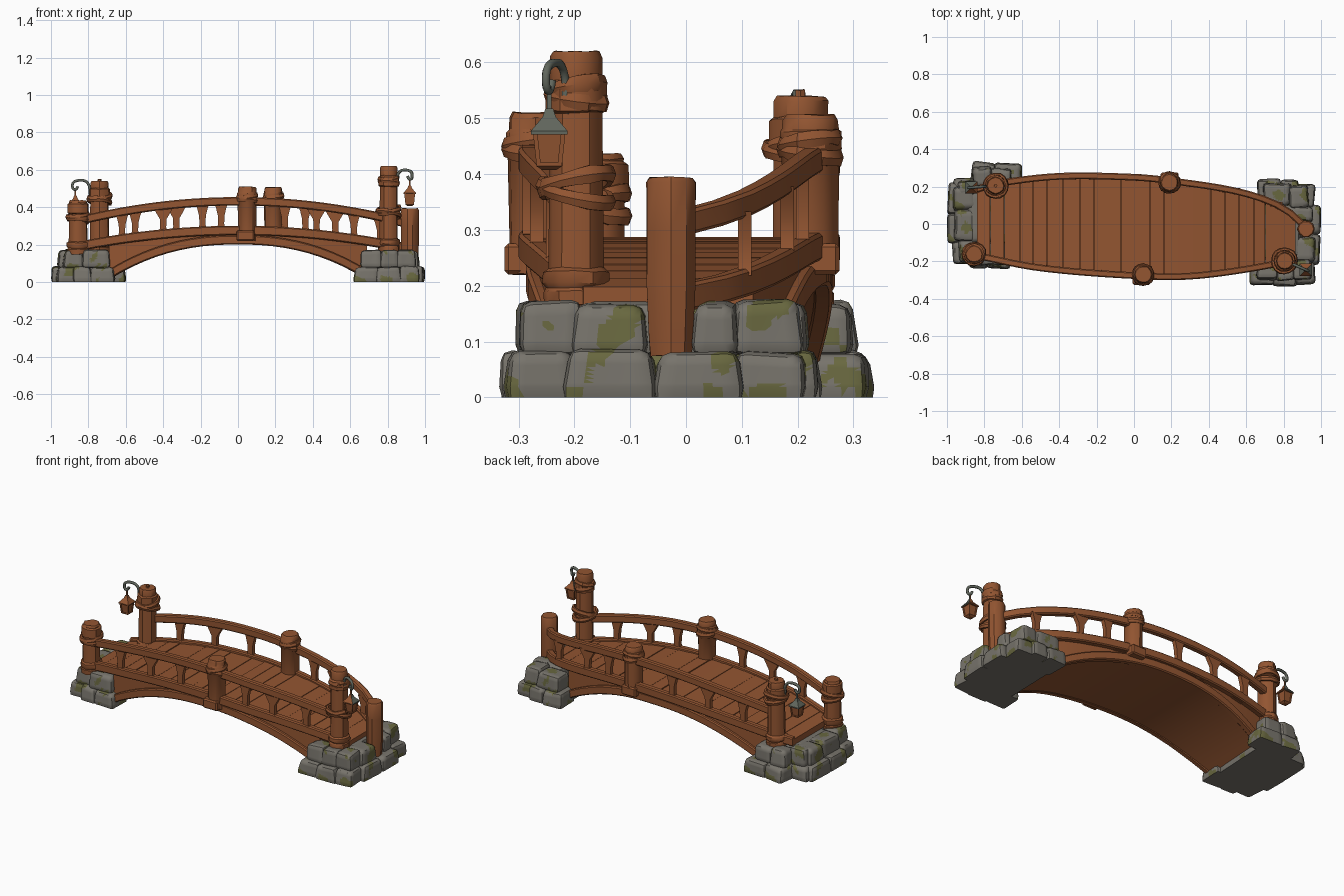
import bpy, bmesh, math, random
from mathutils import Vector, Matrix

if "Cube" in bpy.data.objects:
    bpy.data.objects.remove(bpy.data.objects["Cube"])

random.seed(4)


def material(name, rgb):
    m = bpy.data.materials.new(name)
    m.diffuse_color = (*rgb, 1)
    m.use_nodes = True
    m.node_tree.nodes["Principled BSDF"].inputs["Base Color"].default_value = m.diffuse_color
    return m


WOOD = material("red_brown_wood", (0.29, 0.091, 0.031))
STONE = material("grey_stone", (0.185, 0.173, 0.148))
MOSS = material("green_moss", (0.14, 0.138, 0.05))
METAL = material("grey_green_metal", (0.12, 0.135, 0.11))


def finish(bm, name, mats, angle=35):
    bmesh.ops.recalc_face_normals(bm, faces=bm.faces)
    me = bpy.data.meshes.new(name)
    bm.to_mesh(me)
    bm.free()
    for m in mats:
        me.materials.append(m)
    me.shade_smooth()
    me.set_sharp_from_angle(angle=math.radians(angle))
    ob = bpy.data.objects.new(name, me)
    bpy.context.collection.objects.link(ob)
    return ob


def loft(bm, rings, closed=False):
    """Skin a list of equal-length point rings; cap the ends unless closed."""
    vs = [[bm.verts.new(p) for p in r] for r in rings]
    n = len(vs[0])
    for i in range(len(vs) if closed else len(vs) - 1):
        a, b = vs[i], vs[(i + 1) % len(vs)]
        for j in range(n):
            k = (j + 1) % n
            bm.faces.new((a[j], a[k], b[k], b[j]))
    if not closed:
        bm.faces.new(vs[0])
        bm.faces.new(vs[-1])


def curve_y(pts):
    """Smooth y(x) through the points."""
    def slope(i):
        a, b = pts[max(i - 1, 0)], pts[min(i + 1, len(pts) - 1)]
        return (b[1] - a[1]) / (b[0] - a[0])

    def f(x):
        i = max(k for k in range(len(pts) - 1) if k == 0 or pts[k][0] <= x)
        (x0, y0), (x1, y1) = pts[i], pts[i + 1]
        d = x1 - x0
        t = (x - x0) / d
        return ((2*t**3 - 3*t**2 + 1) * y0 + (t**3 - 2*t**2 + t) * d * slope(i)
                + (3*t**2 - 2*t**3) * y1 + (t**3 - t**2) * d * slope(i + 1))
    return f


front_y = curve_y([(-0.86, -0.165), (-0.5, -0.235), (0.05, -0.278), (0.35, -0.275), (0.8, -0.205), (0.92, -0.16)])
back_y = curve_y([(-0.86, 0.18), (-0.74, 0.215), (-0.4, 0.255), (0.0, 0.25), (0.19, 0.232),
                  (0.57, 0.17), (0.8, 0.085), (0.92, -0.02)])
deck_z = lambda x: 0.286 - 0.118 * x * x
rail_z = lambda x: 0.432 - 0.145 * x * x
under_z = lambda x: 0.2 - 0.44 * abs(x) ** 2.3


def span(a, b, n):
    return [a + (b - a) * i / n for i in range(n + 1)]


def beam(name, fy, fz, x0, x1, w, h, n=22):
    """Rectangular, chamfered timber bent along the bridge edge."""
    bm, rings, c = bmesh.new(), [], 0.006
    for x in span(x0, x1, n):
        d = Vector((0.02, fy(x) - fy(x - 0.02), 0)).normalized()
        side = Vector((-d.y, d.x, 0))
        p = Vector((x, fy(x), fz(x)))
        a, b = w / 2, h / 2
        sec = [(-a, c - b), (c - a, -b), (a - c, -b), (a, c - b),
               (a, b - c), (a - c, b), (c - a, b), (-a, b - c)]
        rings.append([p + side * u + Vector((0, 0, v)) for u, v in sec])
    loft(bm, rings)
    finish(bm, name, [WOOD], 30)


# Rails, curbs and lower arch timbers on both edges
for tag, fy, x0, x1, inset in (("front", front_y, -0.85, 0.81, 0.013), ("back", back_y, -0.75, 0.915, -0.013)):
    beam(tag + "_handrail", fy, rail_z, x0, x1, 0.036, 0.045)
    beam(tag + "_curb", fy, lambda x: deck_z(x) - 0.01, -0.84, x1, 0.036, 0.05)
    beam(tag + "_arch_timber", lambda x: fy(x) + inset, lambda x: under_z(x) + 0.026, -0.69, 0.69, 0.036, 0.05)

# Barrel underside
bm, rings = bmesh.new(), []
for x in span(-0.69, 0.69, 26):
    z0, z1 = under_z(x) + 0.004, max(under_z(x) + 0.05, deck_z(x) - 0.02)
    a, b = front_y(x) + 0.014, back_y(x) - 0.014
    rings.append([(x, a, z0), (x, b, z0), (x, b, z1), (x, a, z1)])
loft(bm, rings)
finish(bm, "barrel_underside", [WOOD], 30)

# Deck planks
bm = bmesh.new()
edges = span(-0.84, 0.865, 22)
cuts = [edges[0]] + [e + random.uniform(-0.012, 0.012) for e in edges[1:-1]] + [edges[-1]]
for a, b in zip(cuts, cuts[1:]):
    dz = random.uniform(-0.003, 0.002)
    rings = []
    for x in (a + 0.001, b - 0.001):
        z = deck_z(x) + dz
        rings.append([(x, front_y(x), z - 0.035), (x, back_y(x), z - 0.035), (x, back_y(x), z), (x, front_y(x), z)])
    loft(bm, rings)
finish(bm, "deck_planks", [WOOD], 20)

# Balusters flaring into the rail
for tag, fy, xs in (("front", front_y, [-0.62, -0.4, -0.19, 0.25, 0.42, 0.62]),
                    ("back", back_y, [-0.55, -0.33, -0.09, 0.36, 0.52, 0.76])):
    bm = bmesh.new()
    for i, x in enumerate(xs):
        y, zb, zt = fy(x), deck_z(x), rail_z(x) - 0.015
        flare = 0.05 if i % 3 == 1 else 0.034
        rings = []
        for t, w in ((0, 0.023), (0.2, 0.016), (0.55, 0.018), (0.85, flare * 0.8), (1, flare)):
            z = zb + (zt - zb) * t
            rings.append([(x - w, y - 0.012, z), (x + w, y - 0.012, z), (x + w, y + 0.012, z), (x - w, y + 0.012, z)])
        loft(bm, rings)
    finish(bm, tag + "_balusters", [WOOD], 30)


def post(name, x, y, profile, sides=12):
    """Hewn round post from (height, radius) pairs."""
    bm, rings = bmesh.new(), []
    wob = [random.uniform(0.96, 1.05) for _ in range(sides)]
    for z, r in profile:
        rings.append([(x + r * w * math.cos(j * math.tau / sides), y + r * w * math.sin(j * math.tau / sides),
                       z + random.uniform(-.002, .002))
                      for j, w in enumerate(q * random.uniform(.98, 1.02) for q in wob)])
    loft(bm, rings)
    finish(bm, name, [WOOD])


def binding(name, x, y, z, r, tilt=0.22):
    """Two crossing chunky straps round a post."""
    bm = bmesh.new()
    for s, dz in ((1, 0.01), (-1, -0.01)):
        rings = []
        for i in range(16):
            a = i * math.tau / 16
            o = Vector((math.cos(a), math.sin(a), 0))
            p = Vector((x, y, z + dz + s * tilt * r * math.sin(a + 0.6))) + o * (r + random.uniform(-.003, .003))
            h = 0.016 + random.uniform(-.003, .003)
            rings.append([p + o * 0.01 * math.cos(b) + Vector((0, 0, h * math.sin(b)))
                          for b in (k * math.tau / 6 for k in range(6))])
        loft(bm, rings, True)
    finish(bm, name, [WOOD])


def shaft(z0, z1, r, band):
    """Post outline with a footing collar and a raised band below the top."""
    return [(z0, r + .006), (z0 + .025, r + .008), (z0 + .03, r + .003), (z0 + .04, r + .009), (z0 + .06, r + .008),
            (z0 + .067, r - .001), (band - .03, r - .004), (band - .026, r + .005), (band + .022, r + .004),
            (band + .028, r - .004), (z1 - .01, r - .004), (z1, r - .009)]


# Posts with their bindings
post("front_left_post", -0.855, -0.16, shaft(0.15, 0.437, 0.051, 0.395))
binding("front_left_binding", -0.855, -0.16, 0.345, 0.055)
post("back_left_post", -0.74, 0.205, shaft(0.16, 0.54, 0.051, 0.475))
binding("back_left_binding", -0.74, 0.205, 0.445, 0.06)
post("back_left_peg", -0.74, 0.205, [(0.53, 0.01), (0.55, 0.01), (0.552, 0.007)], 6)
post("front_right_post", 0.805, -0.197, shaft(0.165, 0.62, 0.05, 0.54))
binding("front_right_binding", 0.805, -0.197, 0.375, 0.062, 0.28)
binding("front_right_upper_binding", 0.805, -0.197, 0.545, 0.048, 0.2)
post("front_middle_post", 0.05, -0.27, [(0.22, .046), (0.44, .05), (0.445, .054), (0.475, .053), (0.48, .048), (0.5, .048), (0.51, .042)])
binding("front_middle_binding", 0.05, -0.27, 0.447, 0.05, 0.18)
post("back_middle_post", 0.19, 0.222, [(0.23, .048), (0.44, .05), (0.445, .054), (0.475, .053), (0.48, .049), (0.498, .048), (0.506, .042)])
binding("back_middle_binding", 0.19, 0.222, 0.447, 0.05, 0.18)
post("right_end_post", 0.92, -0.027, [(0.075, .039), (0.11, .042), (0.2, .046), (0.3, .046), (0.385, .046), (0.394, .04)], 10)


def block(bm, c, s):
    m = Matrix.Translation(c) @ Matrix.Diagonal((*s, 1))
    return bmesh.ops.create_cube(bm, size=1, matrix=m)["verts"]


# Bracket blocks under the middle posts
for name, x, y in (("front_bracket", 0.04, -0.285), ("back_bracket", 0.19, 0.235)):
    bm = bmesh.new()
    block(bm, (x, y, 0.248), (0.095, 0.08, 0.056))
    bmesh.ops.bevel(bm, geom=bm.edges[:], offset=0.007, segments=1, affect='EDGES')
    finish(bm, name, [WOOD], 30)


def lantern(tag, px, py, lx, ly, top, wooden):
    """Curled hook from the post (px, py) with a lantern hanging at (lx, ly)."""
    cu = bpy.data.curves.new(tag + "_hook", 'CURVE')
    cu.dimensions, cu.bevel_depth, cu.bevel_resolution = '3D', 0.008, 1
    sp = cu.splines.new('NURBS')
    path = [(0.3, -.09), (0.42, -.075), (0.4, -.03), (0.55, 0), (0.85, .004), (1.12, -.008),
            (1.12, -.045), (0.95, -.05), (0.9, -.03)]
    sp.points.add(len(path) - 1)
    for p, (t, dz) in zip(sp.points, path):
        p.co = (px + (lx - px) * t, py + (ly - py) * t, top + dz, 1)
    sp.use_endpoint_u, sp.order_u, sp.resolution_u = True, 3, 5
    cu.use_fill_caps = True
    cu.materials.append(METAL)
    bpy.context.collection.objects.link(bpy.data.objects.new(tag + "_hook", cu))

    def sq(r, z):
        return [(lx + r * a, ly + r * b, top + z) for a, b in ((-1, -1), (1, -1), (1, 1), (-1, 1))]
    bm = bmesh.new()
    loft(bm, [sq(0.004, -.04), sq(0.004, -.085)])
    loft(bm, [sq(0.007, -.08), sq(0.012, -.095), sq(0.033, -.12), sq(0.033, -.126)])
    bmesh.ops.recalc_face_normals(bm, faces=bm.faces)
    for f in bm.faces:  # some roof sides and the underside are wooden
        f.material_index = 1 if wooden(f.normal) or f.normal.z < -0.7 else 0
    finish(bm, tag + "_lantern_roof", [METAL, WOOD], 20)
    bm = bmesh.new()
    loft(bm, [sq(0.025, -.124), sq(0.019, -.178)])
    loft(bm, [sq(0.023, -.176), sq(0.023, -.183), sq(0.012, -.19)])
    for a in (-1, 1):
        for b in (-1, 1):
            loft(bm, [[(lx + a * r + u * .004, ly + b * r + v * .004, top + z)
                       for u, v in ((-1, -1), (1, -1), (1, 1), (-1, 1))] for r, z in ((.025, -.124), (.019, -.18))])
    finish(bm, tag + "_lantern_body", [WOOD], 20)


lantern("right", 0.805, -0.195, 0.918, -0.245, 0.597, lambda n: abs(n.y) > 0.4)
lantern("left", -0.74, 0.205, -0.87, 0.195, 0.542, lambda n: n.y < -0.4 or n.x > 0.4)

# Stone footing pieces: x0, x1, y0, y1 for each course
LOWER = [(.86, .97, -.32, -.2), (.865, .995, -.215, -.05), (.86, 1.0, -.055, .1), (.85, .965, .09, .215),
         (.62, .75, -.325, -.19), (.74, .87, -.33, -.2), (.66, .79, .1, .24), (.78, .88, .1, .235),
         (.67, .88, -.21, .12)]
UPPER = [(.85, .95, -.295, -.19), (.85, .965, -.2, -.072), (.85, .955, .018, .095), (.83, .93, .085, .205),
         (.66, .77, -.295, -.18), (.76, .86, -.3, -.2), (.69, .84, .1, .22), (.75, .89, -.2, .11)]
# the left footing has a cut-back outer corner and reaches further in
LOWER_L = [(.85, .965, -.245, -.16)] + LOWER[1:4] + [(.6, .75, -.325, -.2)] + LOWER[5:]
UPPER_L = [(.84, .94, -.23, -.15)] + UPPER[1:2] + [(.85, .955, -.08, .095)] + UPPER[3:]


def stone(name, box, z0, z1, flip):
    x0, x1, y0, y1 = box
    bm = bmesh.new()
    vs = block(bm, ((x0 + x1) / 2, (y0 + y1) / 2, (z0 + z1) / 2), (x1 - x0 + .008, y1 - y0 + .008, z1 - z0))
    c = Vector(((x0 + x1) / 2, (y0 + y1) / 2, 0))
    spin = Matrix.Rotation(random.uniform(-.09, .09), 3, 'Z')
    for v in vs:
        up = v.co.z > (z0 + z1) / 2
        k = 0.88 if up else 1.0
        v.co.x, v.co.y = c.x + (v.co.x - c.x) * k, c.y + (v.co.y - c.y) * k
        v.co = c + spin @ (v.co - c)
        v.co += Vector([random.uniform(-.007, .006) for _ in range(2)] + [random.uniform(-.01, .004) if up else 0])
        v.co.x = min(v.co.x, 1.0)
    bmesh.ops.bevel(bm, geom=bm.edges[:], offset=0.019, segments=2, profile=0.5, affect='EDGES')
    for v in bm.verts:
        if z0 == 0 and v.co.z < 0.012:
            v.co.z = 0
    bmesh.ops.subdivide_edges(bm, edges=[e for e in bm.edges if e.calc_length() > .025], cuts=6, use_grid_fill=True)
    bmesh.ops.triangulate(bm, faces=bm.faces)
    # moss in small soft patches, thicker near the ground
    for f in bm.faces:
        p = f.calc_center_median()
        n = (math.sin(43 * p.x + 27 * p.y + 1) + math.sin(53 * p.y - 37 * p.z) + math.sin(47 * p.z + 39 * p.x + 2)
             + 0.3 * math.sin(140 * p.x + 120 * p.y + 90 * p.z))
        f.material_index = 1 if n > 1.1 + 3 * (p.z - .06) and p.z > 0.002 else 0
    if flip:
        bmesh.ops.rotate(bm, verts=bm.verts, cent=(0, 0, 0), matrix=Matrix.Rotation(math.pi, 3, 'Z'))
    finish(bm, name, [STONE, MOSS], 40)


for side, low, high in (("right", LOWER, UPPER), ("left", LOWER_L, UPPER_L)):
    for course, boxes, z0, z1 in (("lower", low, 0, .085), ("upper", high, .075, .174)):
        for i, b in enumerate(boxes):
            stone(f"{side}_{course}_stone_{i + 1}", b, z0, z1, side == "left")
